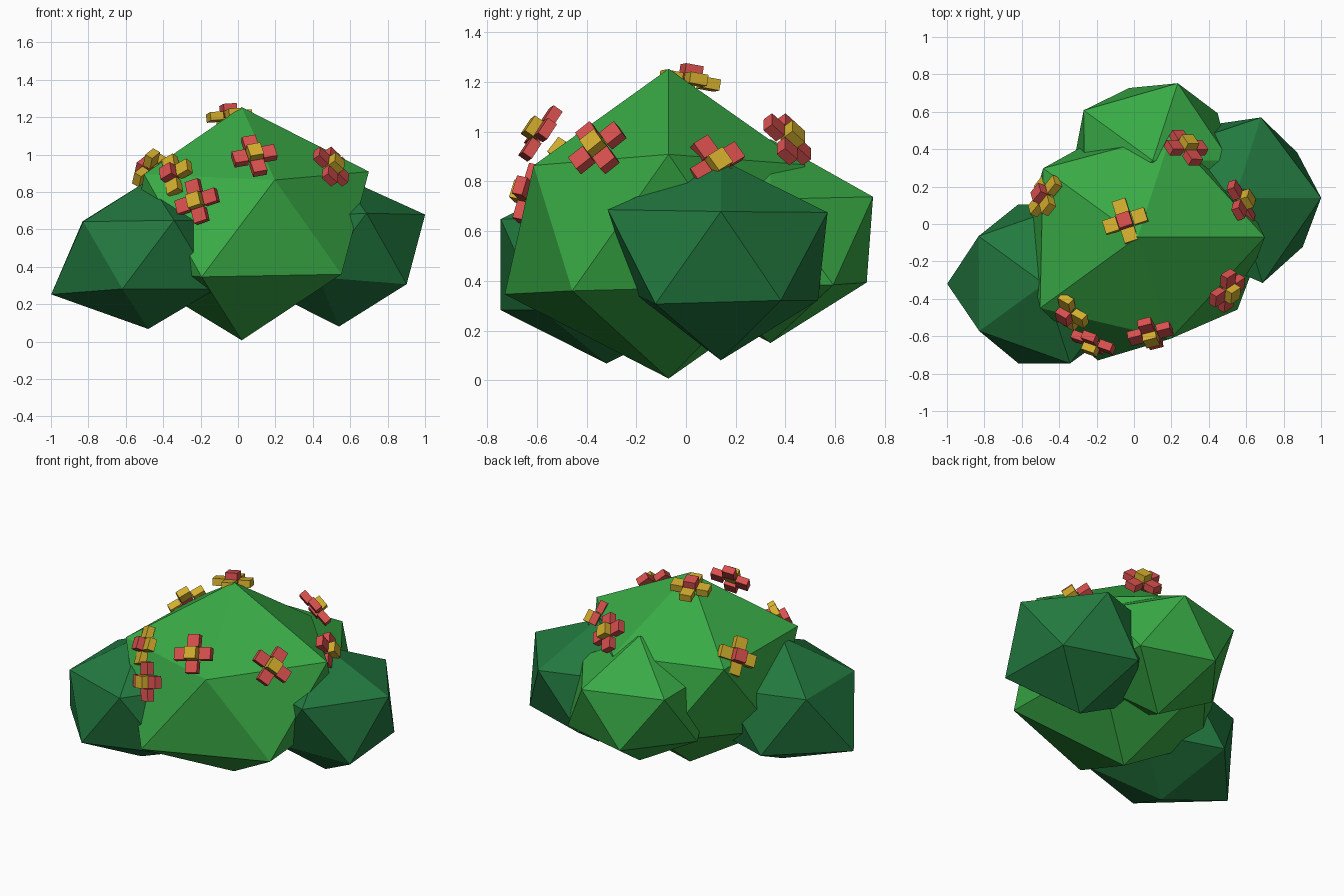
import bpy, bmesh, math
from mathutils import Vector, Matrix

cube = bpy.data.objects.get("Cube")
if cube:
    bpy.data.objects.remove(cube, do_unlink=True)


def material(name, rgb):
    mat = bpy.data.materials.new(name)
    mat.use_nodes = True
    colour = (*rgb, 1)
    mat.diffuse_color = colour
    shader = mat.node_tree.nodes["Principled BSDF"]
    shader.inputs["Base Color"].default_value = colour
    shader.inputs["Roughness"].default_value = 0.9
    return mat


leaf = material("leaf green", (0.04, 0.4, 0.06))
dark_leaf = material("dark leaf green", (0.016, 0.19, 0.05))
red = material("petal red", (0.68, 0.08, 0.075))
yellow = material("petal yellow", (0.65, 0.42, 0.027))


def finish(name, bm, materials):
    mesh = bpy.data.meshes.new(name)
    bm.to_mesh(mesh)
    bm.free()
    for mat in materials:
        mesh.materials.append(mat)
    obj = bpy.data.objects.new(name, mesh)
    bpy.context.scene.collection.objects.link(obj)
    return obj


def ring_order(vert):
    # bottom tip, lower ring, upper ring, top tip; counter-clockwise in each
    angle = math.atan2(vert.co.y, vert.co.x) + 0.2
    return round(vert.co.z, 2), angle % math.tau


def foliage(name, centre, radius, factors, mat):
    """Squashed icosahedron whose corners are pushed in or out."""
    bm = bmesh.new()
    bmesh.ops.create_icosphere(bm, subdivisions=1, radius=radius)
    for vert, factor in zip(sorted(bm.verts, key=ring_order), factors):
        vert.co *= factor
    bmesh.ops.transform(bm, verts=bm.verts, matrix=Matrix.Translation(centre)
                        @ Matrix.Diagonal((1, 1, 0.82, 1)))
    finish(name, bm, [mat])


# Foliage clumps
heart = Vector((0.02, -0.07, 0.63))
foliage("main_foliage", heart, 0.76,
        (1, .9, .85, .9, 1.02, .97, 1, .85, .92, .95, .84, 1), leaf)
foliage("back_foliage", (0.1, 0.34, 0.56), 0.5,
        (1, .96, .91, .94, 1, 1, .92, .97, 1.02, 1, 1, 1), leaf)
foliage("right_foliage", (-0.48, -0.32, 0.465), 0.5,
        (.97, 1, 1, 1.16, 1, 1, 1, 1, .97, .96, 1, .97), dark_leaf)
foliage("left_foliage", (0.54, 0.14, 0.49), 0.5,
        (1, .92, .92, 1, .8, 1, 1.03, 1.01, 1, .93, 1.07, .97), dark_leaf)


def box(bm, place, size, index):
    made = bmesh.ops.create_cube(bm, size=1, matrix=place @ Matrix.Diagonal((*size, 1)))
    for face in {f for v in made["verts"] for f in v.link_faces}:
        face.material_index = index


def flower(name, place, spin, petal_mat, centre_mat):
    """Four box petals round a raised box centre, facing away from the bush."""
    bm = bmesh.new()
    for k in range(4):
        turn = Matrix.Rotation(k * math.pi / 2, 4, "Z")
        box(bm, turn @ Matrix.Translation((0, 0.08, -0.03)), (0.075, 0.075, 0.045), 0)
    box(bm, Matrix.Identity(4), (0.075, 0.075, 0.065), 1)
    obj = finish(name, bm, [petal_mat, centre_mat])
    outward = Vector(place) - heart
    obj.matrix_world = (Matrix.Translation(place)
                        @ outward.to_track_quat("Z", "Y").to_matrix().to_4x4()
                        @ Matrix.Rotation(math.radians(spin), 4, "Z"))


# Flowers with red petals
for name, place, spin in (
        ("front_flower", (0.09, -0.61, 1.01), 12),
        ("front_left_flower", (0.52, -0.37, 0.95), 45),
        ("low_front_flower", (-0.23, -0.66, 0.755), 18),
        ("back_flower", (0.29, 0.43, 0.985), 45),
        ("left_flower", (0.6, 0.13, 0.88), 30)):
    flower(name, place, spin, red, yellow)

# Flowers with yellow petals
for name, place, spin in (
        ("front_right_flower", (-0.37, -0.49, 0.9), 30),
        ("right_flower", (-0.5, 0.16, 0.93), -30),
        ("top_flower", (-0.05, 0.02, 1.235), -20)):
    flower(name, place, spin, yellow, red)
